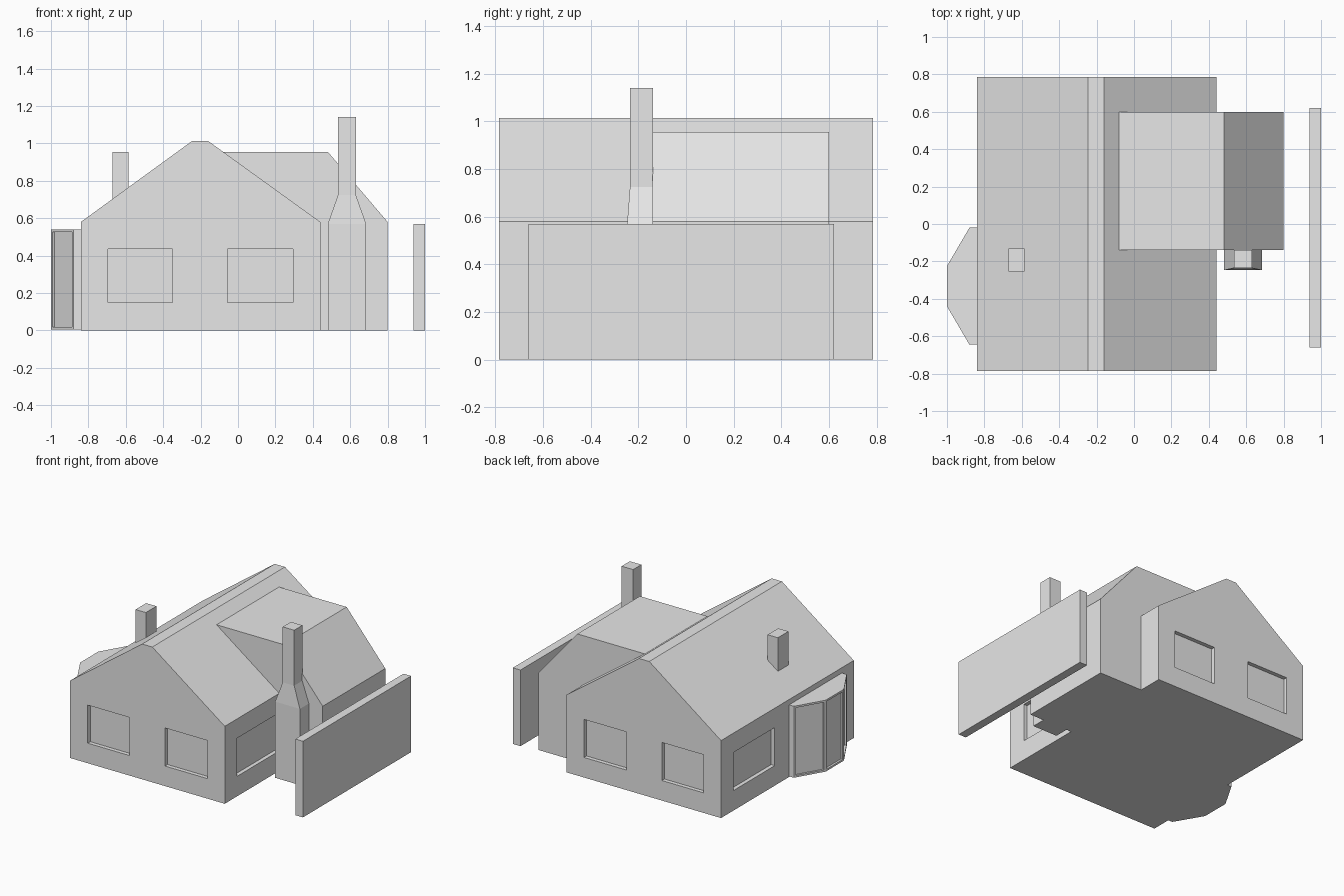
import bpy, bmesh
from mathutils import Vector

cube = bpy.data.objects.get("Cube")
if cube:
    bpy.data.objects.remove(cube, do_unlink=True)

grey = bpy.data.materials.new("light_grey")
grey.use_nodes = True
colour = (0.8, 0.8, 0.8, 1)
grey.diffuse_color = colour
grey.node_tree.nodes["Principled BSDF"].inputs["Base Color"].default_value = colour


def add_loft(bm, rings):
    """Skin matching rings of points and cap both ends."""
    loops = [[bm.verts.new(p) for p in ring] for ring in rings]
    n = len(loops[0])
    for a, b in zip(loops, loops[1:]):
        for i in range(n):
            j = (i + 1) % n
            bm.faces.new((a[i], a[j], b[j], b[i]))
    bm.faces.new(loops[0])
    bm.faces.new(loops[-1])


def finish(name, bm):
    bmesh.ops.recalc_face_normals(bm, faces=bm.faces)
    mesh = bpy.data.meshes.new(name)
    bm.to_mesh(mesh)
    bm.free()
    mesh.materials.append(grey)
    obj = bpy.data.objects.new(name, mesh)
    bpy.context.collection.objects.link(obj)
    return obj


def loft(name, rings):
    bm = bmesh.new()
    add_loft(bm, rings)
    return finish(name, bm)


def rect(x0, x1, y0, y1, z):
    return [(x0, y0, z), (x1, y0, z), (x1, y1, z), (x0, y1, z)]


def box(name, x0, x1, y0, y1, z0, z1):
    return loft(name, [rect(x0, x1, y0, y1, z) for z in (z0, z1)])


def extrude_y(name, profile, y0, y1):
    return loft(name, [[(x, y, z) for x, z in profile] for y in (y0, y1)])


# Main house: gabled profile with a narrow flat ridge
LEFT, RIGHT, END, EAVE = -0.84, 0.44, 0.785, 0.58
house = extrude_y("main_house", [(LEFT, 0), (RIGHT, 0), (RIGHT, EAVE), (-0.16, 1.013),
                                 (-0.245, 1.013), (LEFT, EAVE)], -END, END)

# Window recesses cut into the gables and side walls
DEPTH = 0.03
openings = []
for side in (-1, 1):
    for x0, x1 in ((-0.695, -0.35), (-0.055, 0.295)):
        openings.append((x0, x1, side * END - DEPTH, side * END + DEPTH))
openings.append((LEFT - DEPTH, LEFT + DEPTH, 0.15, 0.64))
openings.append((RIGHT - DEPTH, RIGHT + DEPTH, -0.64, -0.15))
bm = bmesh.new()
for o in openings:
    add_loft(bm, [rect(*o, z) for z in (0.15, 0.435)])
cutter = finish("window_cutter", bm)
cutter.hide_render = True
cut = house.modifiers.new("windows", 'BOOLEAN')
cut.operation = 'DIFFERENCE'
cut.solver = 'EXACT'
cut.object = cutter
bpy.context.view_layer.objects.active = house
bpy.ops.object.modifier_apply(modifier=cut.name)
bpy.data.objects.remove(cutter, do_unlink=True)

# Side wing with a flat roof that slopes down at its outer end
extrude_y("side_wing", [(0.43, 0), (0.8, 0), (0.8, EAVE), (0.48, 0.955),
                        (-0.085, 0.955), (0.43, 0.575)], -0.14, 0.6)

# Chimneys
loft("wing_chimney", [rect(0.48, 0.685, -0.247, -0.138, 0),
                      rect(0.48, 0.685, -0.247, -0.138, 0.57),
                      rect(0.535, 0.63, -0.235, -0.138, 0.725),
                      rect(0.535, 0.63, -0.235, -0.138, 1.14)])
box("roof_chimney", -0.67, -0.585, -0.255, -0.13, 0.65, 0.955)

# Bay window: three outer faces with recessed panes
plan = [(-0.83, -0.02), (-0.88, -0.02), (-1, -0.225), (-1, -0.44), (-0.88, -0.645), (-0.83, -0.645)]
bm = bmesh.new()
add_loft(bm, [[(x, y, z) for x, y in plan] for z in (0.005, 0.54)])
bmesh.ops.recalc_face_normals(bm, faces=bm.faces)
panes = [f for f in bm.faces if f.normal.dot(Vector((-1, 0, 0))) > 0.5]
bmesh.ops.inset_individual(bm, faces=panes, thickness=0.02)
for f in bmesh.ops.extrude_discrete_faces(bm, faces=panes)["faces"]:
    bmesh.ops.translate(bm, verts=f.verts, vec=f.normal * -0.015)
finish("bay_window", bm)

# Free-standing garden wall
box("garden_wall", 0.937, 1.0, -0.66, 0.62, 0, 0.57)
